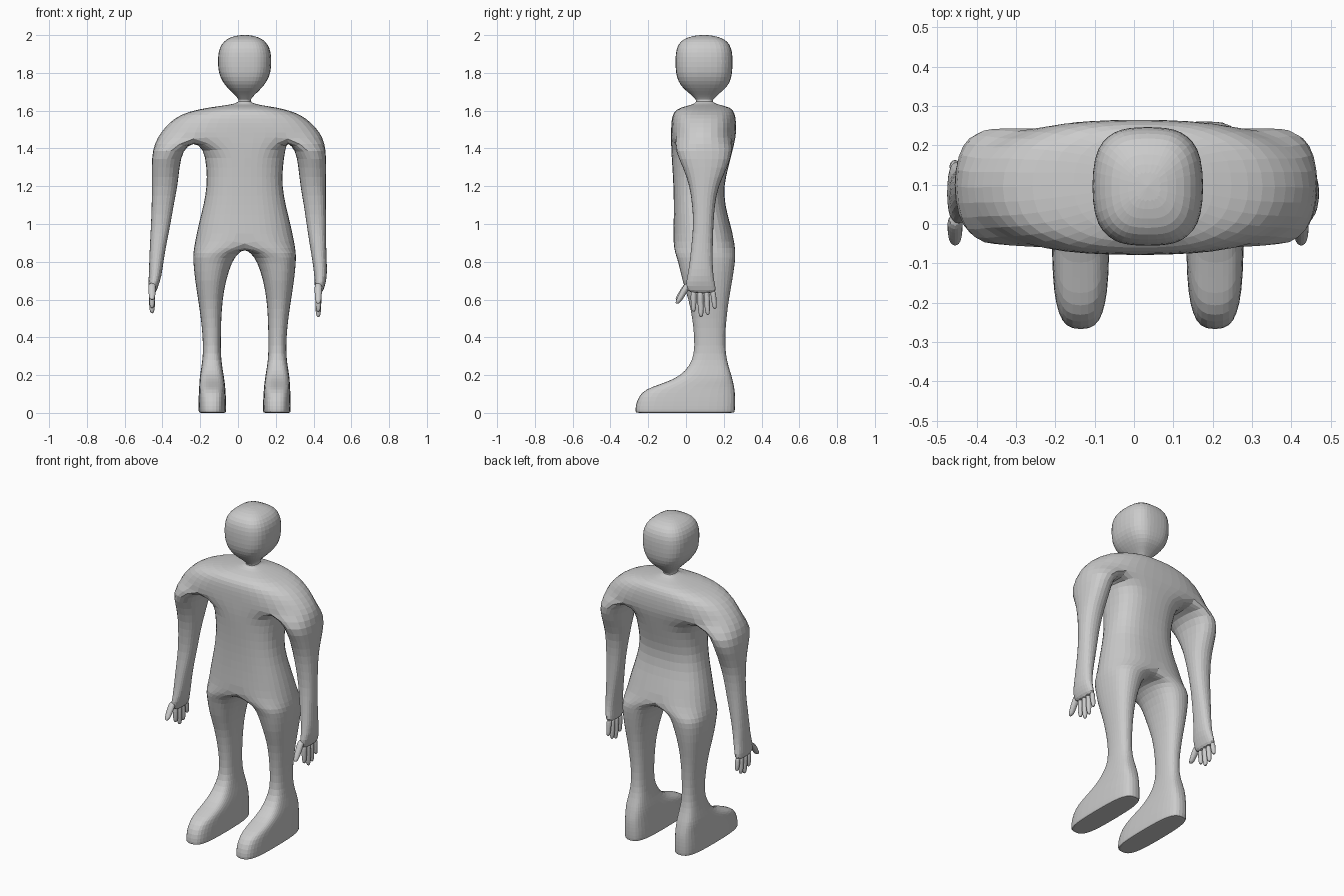
import bpy
import bmesh
from math import cos, sin, radians, copysign

if "Cube" in bpy.data.objects:
    bpy.data.objects.remove(bpy.data.objects["Cube"], do_unlink=True)

skin = bpy.data.materials.new("plain_grey")
skin.use_nodes = True
grey = (0.6, 0.6, 0.6, 1)
skin.diffuse_color = grey
skin.node_tree.nodes["Principled BSDF"].inputs["Base Color"].default_value = grey

CENTRE = 0.035                      # body axis
FRONT_ANGLES = [-90, -76, -62, -42, -21]
HALF_ANGLES = FRONT_ANGLES + [0] + [-a for a in reversed(FRONT_ANGLES)]


def rounded(angle, power):
    """Point on a unit superellipse."""
    c, s = cos(radians(angle)), sin(radians(angle))
    c = 0 if abs(c) < 1e-6 else c
    return [copysign(abs(v) ** (2 / power), v) for v in (c, s)]


def half_ring(bm, side, z, off, rx, front, back, power=2.6):
    """Open section from the front centre round one side to the back centre."""
    cy, ry = (front + back) / 2, (back - front) / 2
    ring = []
    for a in HALF_ANGLES:
        u, v = rounded(a, power)
        ring.append(bm.verts.new((off + side * rx * u, cy + ry * v, z)))
    return ring


def full_ring(bm, side, z, off, inner, outer, front, back, count, start, power=2.4):
    """Closed section of a limb; slightly enlarged to offset subdivision."""
    grow = 1 / (0.75 + 0.25 * cos(radians(360 / count)))
    cx, rx = (inner + outer) / 2, (outer - inner) / 2 * grow
    cy, ry = (front + back) / 2, (back - front) / 2 * grow
    ring = []
    for i in range(count):
        u, v = rounded(start + i * 360 / count, power)
        ring.append(bm.verts.new((off + side * (cx + rx * u), cy + ry * v, z)))
    return ring


def bridge(bm, a, b, closed):
    n = len(a)
    for i in range(n if closed else n - 1):
        j = (i + 1) % n
        bm.faces.new((a[i], a[j], b[j], b[i]))


def loft(bm, rings, closed):
    for a, b in zip(rings, rings[1:]):
        bridge(bm, a, b, closed)


def saddle(bm, start, end, count, z):
    """Row of points joining two vertices under an arch."""
    row = []
    for i in range(1, count + 1):
        p = start.co.lerp(end.co, i / (count + 1))
        row.append(bm.verts.new((p.x, p.y, z)))
    return row


def finish(bm, name):
    bmesh.ops.remove_doubles(bm, verts=bm.verts, dist=0.0001)
    bmesh.ops.recalc_face_normals(bm, faces=bm.faces)
    mesh = bpy.data.meshes.new(name)
    bm.to_mesh(mesh)
    bm.free()
    mesh.materials.append(skin)
    obj = bpy.data.objects.new(name, mesh)
    bpy.context.scene.collection.objects.link(obj)
    sub = obj.modifiers.new("rounding", "SUBSURF")
    sub.levels = sub.render_levels = 1
    return obj


# Height, half width, front, back
HEAD = [(1.655, .031, .055, .14), (1.67, .04, .04, .155), (1.69, .06, .02, .175),
        (1.72, .092, -.018, .213), (1.755, .12, -.042, .235), (1.8, .14, -.055, .246),
        (1.86, .144, -.057, .248), (1.91, .141, -.055, .246), (1.95, .126, -.043, .233),
        (1.98, .097, -.015, .205), (1.997, .05, .04, .15)]
# Height, centre, half width, front, back
SHOULDERS = [(1.46, .012, .445, -.08, .265), (1.51, .012, .407, -.08, .267),
             (1.56, .012, .355, -.077, .265), (1.595, .015, .285, -.065, .255),
             (1.618, .025, .18, -.03, .235), (1.63, .032, .08, .03, .18),
             (1.643, CENTRE, .035, .053, .142)]
# Height, half width, front, back
TORSO = [(1.4, .22, -.08, .25), (1.3, .204, -.073, .225), (1.2, .202, -.067, .2),
         (1.1, .22, -.065, .207), (1, .247, -.066, .235), (.9, .268, -.07, .26)]
# Height, inner, outer, front, back
LEG = [(.845, .035, .272, -.058, .262), (.8, .068, .272, -.04, .26), (.7, .1, .262, -.02, .245),
       (.6, .117, .246, .015, .226), (.5, .124, .231, .034, .214), (.4, .126, .221, .045, .206),
       (.31, .126, .22, .044, .21)]
FOOT = [(.25, .12, .227, .02, .223), (.2, .111, .236, -.025, .24), (.165, .106, .239, -.095, .248),
        (.138, .103, .24, -.18, .254), (.11, .101, .242, -.235, .258),
        (.06, .098, .244, -.262, .26), (.012, .097, .244, -.268, .258),
        (0, .1, .241, -.265, .255), (0, .115, .226, -.245, .235)]
# Height, centre, inner, outer, front, back
ARM = [(1.39, .006, .3, .46, -.06, .25), (1.3, .005, .315, .462, -.015, .22),
       (1.2, .005, .325, .46, .02, .17), (1.1, .004, .345, .461, .033, .152),
       (1, .003, .36, .463, .04, .145), (.9, 0, .378, .466, .03, .142),
       (.8, 0, .395, .47, .02, .14), (.72, 0, .405, .472, .008, .145),
       (.67, -.008, .415, .468, -.005, .155), (.63, -.015, .42, .46, .015, .165)]

# One continuous body, branching at the armpits and the crotch
bm = bmesh.new()
for side in (1, -1):
    # shoulders, neck and head
    upper = [half_ring(bm, side, *row) for row in SHOULDERS]
    upper += [half_ring(bm, side, z, CENTRE, *rest, power=2.9) for z, *rest in HEAD]
    loft(bm, upper, False)
    crown = bm.verts.new((CENTRE, .095, 2.002))
    for a, b in zip(upper[-1], upper[-1][1:]):
        bm.faces.new((a, b, crown))

    # torso hanging below the armpit
    split = upper[0]
    armpit = saddle(bm, split[2], split[8], 5, 1.437)
    trunk = [split[:3] + armpit + split[8:]]
    trunk += [half_ring(bm, side, z, CENTRE, *rest) for z, *rest in TORSO]
    loft(bm, trunk, False)

    # arm and palm
    arm = [split[2:9] + armpit[::-1]]
    arm += [full_ring(bm, side, *row, 12, -90) for row in ARM]
    loft(bm, arm, True)
    bm.faces.new(arm[-1])

    # leg and foot
    hip = trunk[-1]
    leg = [hip + saddle(bm, hip[-1], hip[0], 7, .868)]
    leg += [full_ring(bm, side, z, CENTRE, *rest, 18, -100) for z, *rest in LEG]
    leg += [full_ring(bm, side, z, CENTRE, *rest, 18, -100, 3.2) for z, *rest in FOOT]
    loft(bm, leg, True)
    bm.faces.new(leg[-1])
finish(bm, "body")

# Digits: base y, base z, tip y, tip z, radius
DIGITS = [(.04, .65, .04, .535, .015), (.075, .65, .08, .507, .016),
          (.108, .65, .115, .518, .015), (.142, .65, .153, .55, .014),
          (.015, .69, -.047, .578, .019)]
TAPER = [(0, 1), (.3, 1.05), (.6, 1), (.85, .85), (.96, .6), (1, .25)]
for side, name, lift in ((1, "left", 0), (-1, "right", .02)):
    bm = bmesh.new()
    for y0, z0, y1, z1, radius in DIGITS:
        rings = []
        for t, size in TAPER:
            y, r = y0 + (y1 - y0) * t, radius * size
            z = z0 + (z1 + lift - z0) * t
            rings.append(full_ring(bm, side, z, -.015, .44 - r, .44 + r, y - r, y + r, 8, 0, 2))
        loft(bm, rings, True)
        bm.faces.new(rings[0])
        bm.faces.new(rings[-1])
    finish(bm, name + "_fingers")
